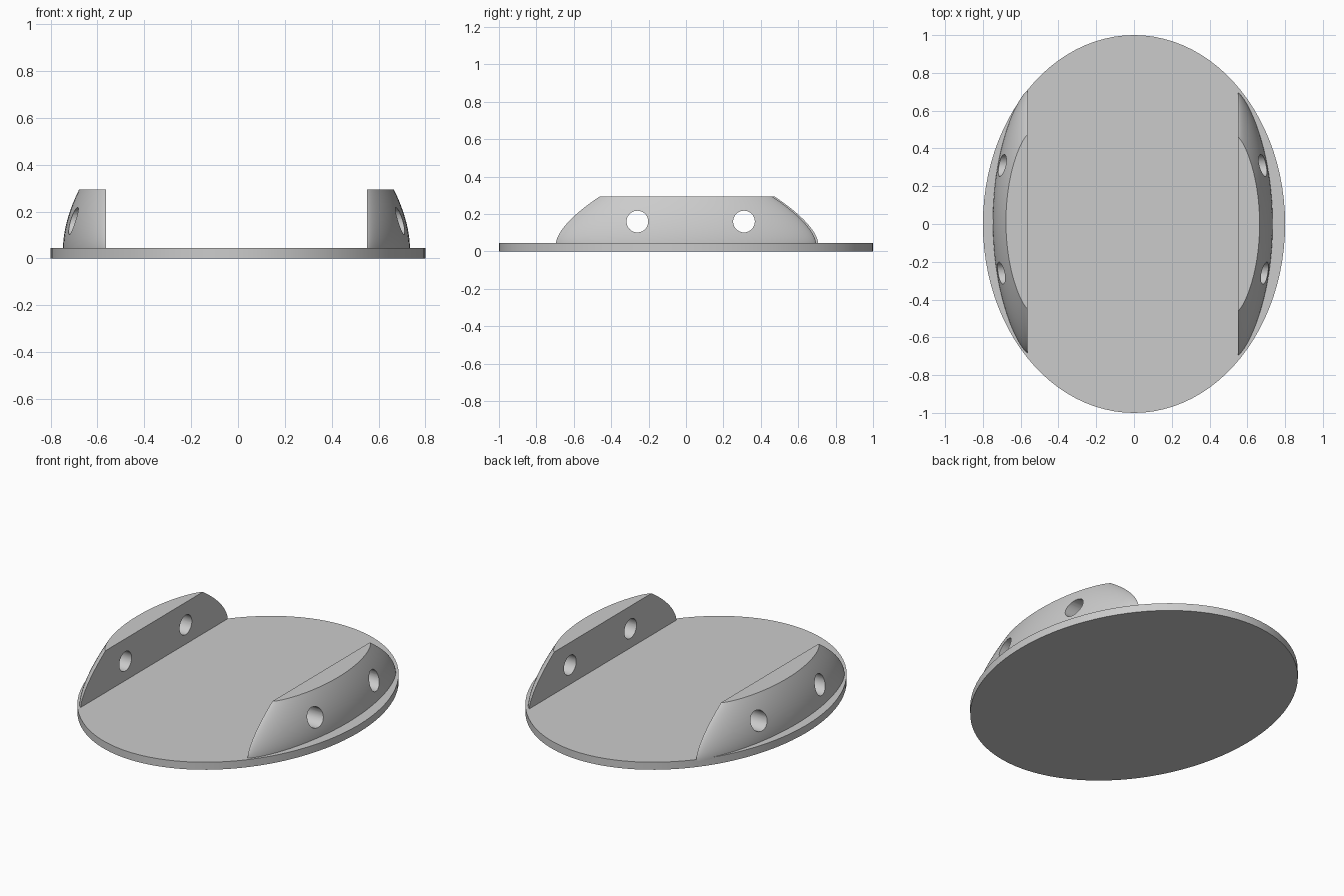
import bpy, bmesh, math
from mathutils import Matrix

cube = bpy.data.objects.get("Cube")
if cube:
    bpy.data.objects.remove(cube, do_unlink=True)

grey = bpy.data.materials.new("light_grey")
grey.use_nodes = True
colour = (0.6, 0.6, 0.6, 1)
grey.diffuse_color = colour
grey.node_tree.nodes["Principled BSDF"].inputs["Base Color"].default_value = colour

PLATE_TOP = 0.045
WALL_TOP = 0.295


def make_object(name, bm):
    bmesh.ops.recalc_face_normals(bm, faces=bm.faces)
    mesh = bpy.data.meshes.new(name)
    bm.to_mesh(mesh)
    bm.free()
    mesh.materials.append(grey)
    obj = bpy.data.objects.new(name, mesh)
    bpy.context.collection.objects.link(obj)
    return obj


def activate(obj):
    bpy.ops.object.select_all(action='DESELECT')
    obj.select_set(True)
    bpy.context.view_layer.objects.active = obj


def smooth(obj):
    activate(obj)
    bpy.ops.object.shade_smooth_by_angle(angle=math.radians(30))


# Oval base plate
bm = bmesh.new()
bmesh.ops.create_cone(bm, cap_ends=True, segments=96, radius1=1, radius2=1, depth=PLATE_TOP,
                      matrix=Matrix.Translation((0, 0, PLATE_TOP / 2)))
bmesh.ops.scale(bm, vec=(0.8, 1, 1), verts=bm.verts)
smooth(make_object("base_plate", bm))

# Cutter for the two holes that run through both walls
bm = bmesh.new()
for y in (-0.26, 0.31):
    bmesh.ops.create_cone(bm, cap_ends=True, segments=40, radius1=0.058, radius2=0.058, depth=2,
                          matrix=Matrix.Translation((0, y, 0.16)) @ Matrix.Rotation(math.pi / 2, 4, 'Y'))
cutter = make_object("hole_cutter", bm)
cutter.hide_render = True


# Side wall: flat inside, bulging outside, narrowing towards a flat top
def side_wall(name, side, inner, y_shift, levels=16, steps=48):
    bm = bmesh.new()
    rings = []
    for i in range(-1, levels + 1):
        t = max(i, 0) / levels
        z = PLATE_TOP + t * (WALL_TOP - PLATE_TOP) if i >= 0 else PLATE_TOP - 0.01
        half_length = 0.695 - 0.235 * t ** 1.6
        width = 0.184 - 0.069 * t ** 1.8
        ring = []
        for k in range(steps + 1):
            u = -math.cos(math.pi * k / steps)
            x = inner + width * max(0, 1 - u * u) ** 0.75
            ring.append(bm.verts.new((side * x, u * half_length + y_shift, z)))
        rings.append(ring)
    for low, high in zip(rings, rings[1:]):
        for k in range(steps):
            bm.faces.new((low[k], low[k + 1], high[k + 1], high[k]))
    bm.faces.new(rings[0])
    bm.faces.new(rings[-1])
    bm.faces.new([r[0] for r in rings] + [r[-1] for r in reversed(rings)])
    wall = make_object(name, bm)
    cut = wall.modifiers.new("holes", 'BOOLEAN')
    cut.operation = 'DIFFERENCE'
    cut.solver = 'EXACT'
    cut.object = cutter
    activate(wall)
    bpy.ops.object.modifier_apply(modifier=cut.name)
    smooth(wall)


side_wall("left_wall", 1, 0.55, 0.0)
side_wall("right_wall", -1, 0.563, 0.012)

bpy.data.objects.remove(cutter, do_unlink=True)
